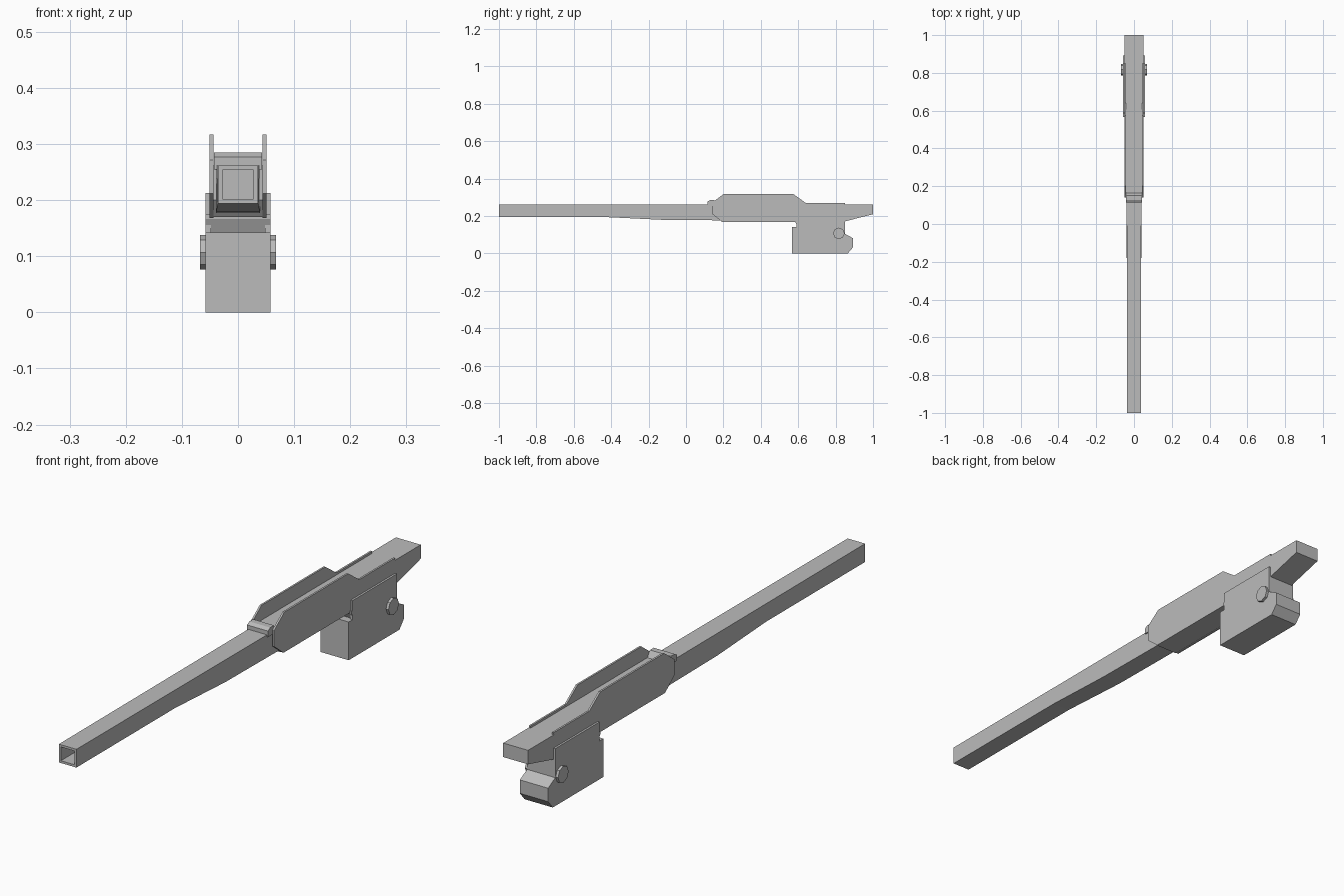
import bpy, bmesh, math
from mathutils import Matrix

if "Cube" in bpy.data.objects:
    bpy.data.objects.remove(bpy.data.objects["Cube"], do_unlink=True)

grey = bpy.data.materials.new("plain grey")
grey.use_nodes = True
grey.diffuse_color = (0.5, 0.5, 0.5, 1)
grey.node_tree.nodes["Principled BSDF"].inputs["Base Color"].default_value = (0.5, 0.5, 0.5, 1)


def finish(name, bm):
    bmesh.ops.recalc_face_normals(bm, faces=bm.faces)
    mesh = bpy.data.meshes.new(name)
    bm.to_mesh(mesh)
    bm.free()
    mesh.materials.append(grey)
    obj = bpy.data.objects.new(name, mesh)
    bpy.context.collection.objects.link(obj)
    return obj


def slab(profile, x0, x1):
    """Extrude a (y, z) side profile from x0 to x1."""
    bm = bmesh.new()
    face = bm.faces.new([bm.verts.new((x0, y, z)) for y, z in profile])
    ext = bmesh.ops.extrude_face_region(bm, geom=[face])
    for v in ext["geom"]:
        if isinstance(v, bmesh.types.BMVert):
            v.co.x = x1
    bmesh.ops.recalc_face_normals(bm, faces=bm.faces)
    return bm


# Square barrel, deepening underneath and widening slightly to the rear
bm = slab([(-1, 0.262), (-1, 0.194), (-0.42, 0.194), (-0.13, 0.18),
           (0.2, 0.177), (0.2, 0.262)], -0.036, 0.036)
for v in bm.verts:
    if v.co.y > -0.2:
        v.co.x *= 1.08
# Square bore
bm.faces.ensure_lookup_table()
muzzle = next(f for f in bm.faces if f.calc_center_median().y < -0.99)
bmesh.ops.inset_individual(bm, faces=[muzzle], thickness=0.012)
bore = bmesh.ops.extrude_discrete_faces(bm, faces=[muzzle])["faces"][0]
for v in bore.verts:
    v.co.y += 0.3
finish("barrel", bm)

# Clip bridging the barrel between the side plates
finish("barrel_clip", slab([(0.115, 0.255), (0.115, 0.277), (0.128, 0.285),
                            (0.15, 0.285), (0.165, 0.262), (0.165, 0.255)], -0.043, 0.043))

# Receiver core and tail
finish("receiver_core", slab([(0.19, 0.17), (0.85, 0.17), (0.85, 0.262),
                              (0.165, 0.262), (0.165, 0.2)], -0.044, 0.044))
finish("receiver_tail", slab([(0.84, 0.172), (0.852, 0.172), (1, 0.21), (1, 0.262),
                              (0.84, 0.262)], -0.051, 0.051))

plate = [(0.14, 0.272), (0.14, 0.212), (0.195, 0.168), (0.85, 0.168),
         (0.85, 0.27), (0.64, 0.27), (0.575, 0.317), (0.2, 0.317)]
cheek = [(0.59, 0.14), (0.85, 0.1), (0.85, 0.213), (0.59, 0.213)]
for side, s in (("left", 1), ("right", -1)):
    # Tall side plates and the short cheeks holding the lower housing
    finish("side_plate_" + side, slab(plate, s * 0.0435, s * 0.0505))
    finish("housing_cheek_" + side, slab(cheek, s * 0.048, s * 0.058))
    # Eight-sided pivot pins
    bm = bmesh.new()
    bmesh.ops.create_cone(bm, cap_ends=True, segments=8, radius1=0.031, radius2=0.031,
                          depth=0.018,
                          matrix=Matrix.Translation((s * 0.059, 0.817, 0.107))
                          @ Matrix.Rotation(math.pi / 2, 4, 'Y'))
    finish("pivot_pin_" + side, bm)

# Lower housing and the neck that joins it to the receiver
finish("lower_housing", slab([(0.567, 0), (0.865, 0), (0.892, 0.032), (0.892, 0.082),
                              (0.85, 0.105), (0.85, 0.142), (0.567, 0.142)], -0.058, 0.058))
finish("housing_neck", slab([(0.6, 0.135), (0.85, 0.1), (0.85, 0.175), (0.585, 0.175),
                             (0.585, 0.166)], -0.0575, 0.0575))
